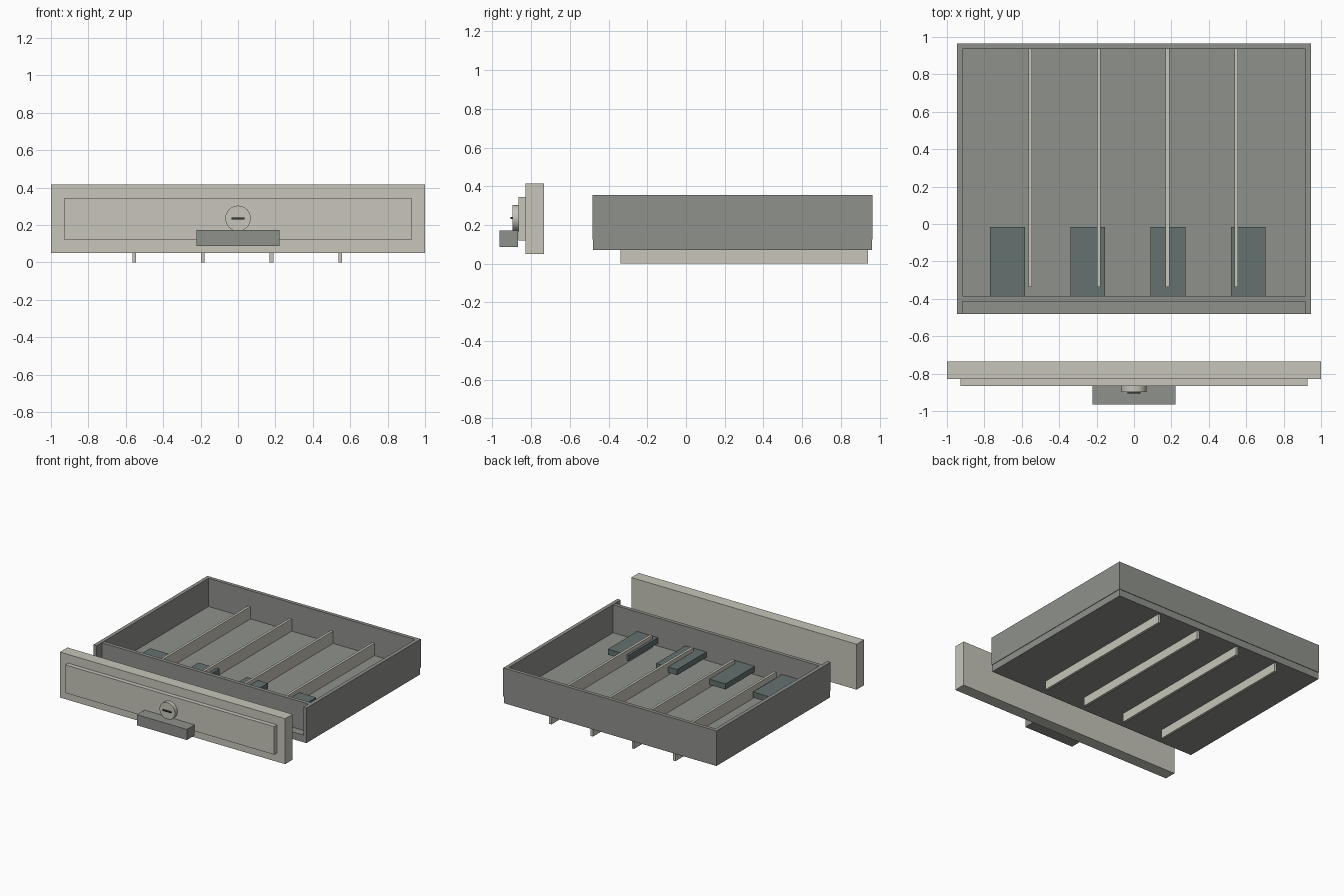
import bpy
import math

if "Cube" in bpy.data.objects:
    bpy.data.objects.remove(bpy.data.objects["Cube"])


def material(name, rgb):
    m = bpy.data.materials.new(name)
    m.diffuse_color = (*rgb, 1)
    m.use_nodes = True
    m.node_tree.nodes["Principled BSDF"].inputs["Base Color"].default_value = m.diffuse_color
    return m


BEIGE = material("warm beige", (0.57, 0.56, 0.49))
GREY = material("mid grey", (0.275, 0.285, 0.26))
TEAL = material("slate teal", (0.125, 0.165, 0.16))
DARK = material("dark slot", (0.04, 0.04, 0.04))


def box(name, x, y, z, mat):
    """Axis-aligned box given by its (min, max) on each axis."""
    bpy.ops.mesh.primitive_cube_add(size=1, location=[sum(a) / 2 for a in (x, y, z)])
    ob = bpy.context.object
    ob.name = name
    ob.scale = [a[1] - a[0] for a in (x, y, z)]
    bpy.ops.object.transform_apply(location=False, rotation=False, scale=True)
    ob.data.materials.append(mat)
    return ob


# Drawer front with raised field, pull and lock
box("drawer_front", (-1, 1), (-0.83, -0.735), (0.05, 0.415), BEIGE)
box("raised_field", (-0.927, 0.927), (-0.865, -0.83), (0.12, 0.345), BEIGE)
box("pull_handle", (-0.222, 0.222), (-0.965, -0.867), (0.087, 0.172), GREY)
bpy.ops.mesh.primitive_cylinder_add(vertices=32, radius=0.068, depth=0.032,
                                    location=(0, -0.881, 0.235),
                                    rotation=(math.pi / 2, 0, 0))
lock = bpy.context.object
lock.name = "lock_disc"
lock.data.materials.append(BEIGE)
bpy.ops.object.shade_smooth_by_angle(angle=math.radians(35))
box("key_slot", (-0.036, 0.036), (-0.906, -0.897), (0.23, 0.24), DARK)

# Tray: floor, side walls running past the inner front wall, back wall
box("tray_floor", (-0.943, 0.943), (-0.48, 0.961), (0.07, 0.128), GREY)
for name, s in (("left", -1), ("right", 1)):
    xs = sorted((s * 0.917, s * 0.947))
    box(name + "_wall", xs, (-0.482, 0.965), (0.125, 0.354), GREY)
box("back_wall", (-0.917, 0.917), (0.936, 0.965), (0.125, 0.354), GREY)
box("inner_front_wall", (-0.917, 0.917), (-0.415, -0.385), (0.125, 0.352), GREY)

# Dividers that pass through the floor and show below it as runners
for i in range(4):
    c = -0.555 + i * 0.367
    box(f"divider_{i + 1}", (c - 0.01, c + 0.01), (-0.338, 0.94), (0, 0.227), BEIGE)

# Flat pads behind the inner front wall
for i in range(4):
    c = -0.676 + i * 0.429
    box(f"pad_{i + 1}", (c - 0.093, c + 0.093), (-0.385, -0.015), (0.15, 0.195), TEAL)
